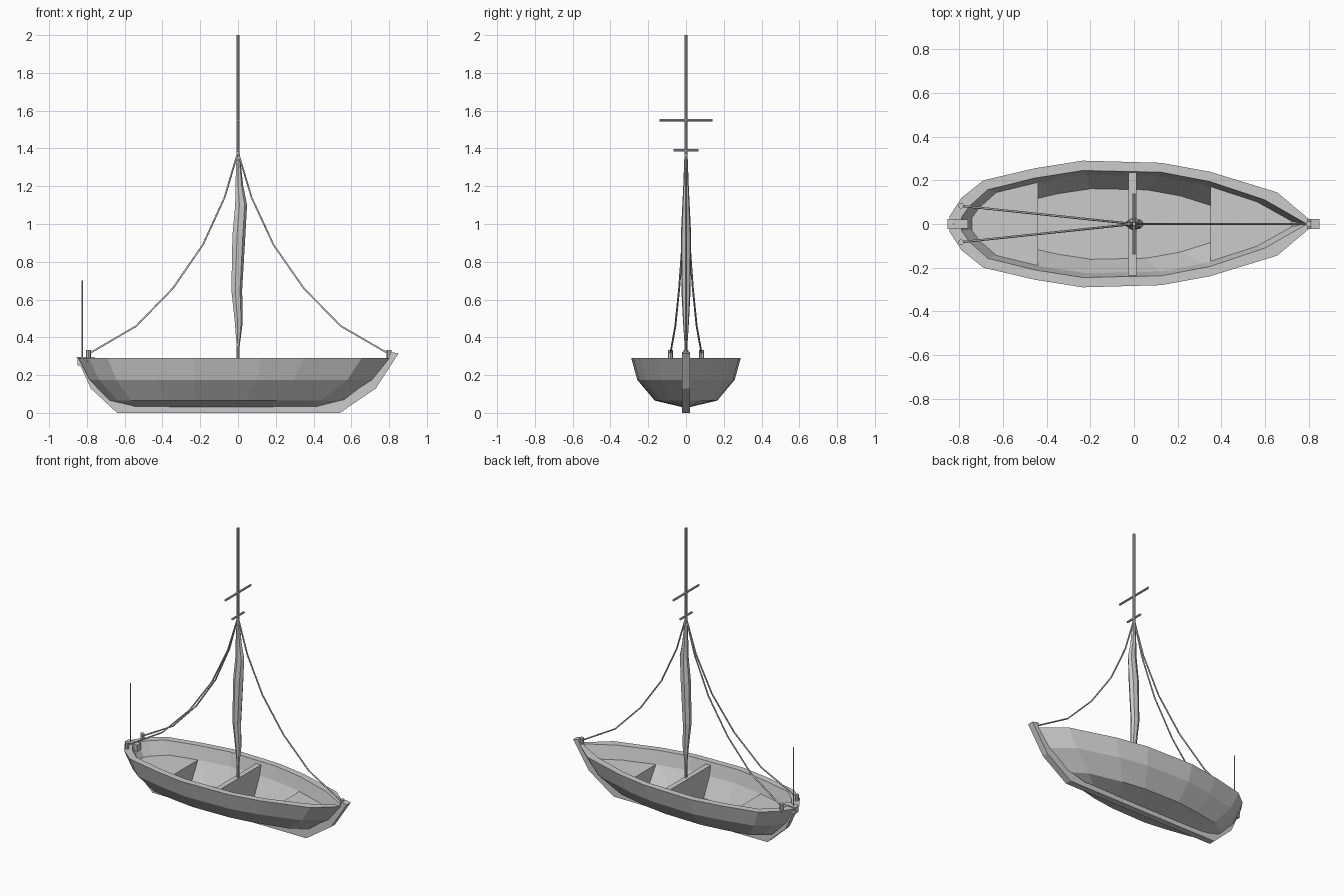
import bpy, bmesh
from mathutils import Vector
from math import cos, sin, tau

cube = bpy.data.objects.get("Cube")
if cube:
    bpy.data.objects.remove(cube)

grey = bpy.data.materials.new("plain grey")
grey.use_nodes = True
COLOR = (0.6, 0.6, 0.6, 1)
grey.diffuse_color = COLOR
for node in grey.node_tree.nodes:
    if node.type == 'BSDF_PRINCIPLED':
        node.inputs["Base Color"].default_value = COLOR


def add_object(name, data):
    data.materials.append(grey)
    obj = bpy.data.objects.new(name, data)
    bpy.context.collection.objects.link(obj)
    return obj


def finish(name, bm):
    bmesh.ops.recalc_face_normals(bm, faces=bm.faces)
    mesh = bpy.data.meshes.new(name)
    bm.to_mesh(mesh)
    bm.free()
    return add_object(name, mesh)


def loft(rings):
    """Skin a stack of equal-length rings and cap both ends."""
    bm = bmesh.new()
    loops = [[bm.verts.new(p) for p in ring] for ring in rings]
    n = len(loops[0])
    for a, b in zip(loops, loops[1:]):
        for i in range(n):
            j = (i + 1) % n
            bm.faces.new((a[i], a[j], b[j], b[i]))
    bm.faces.new(loops[0])
    bm.faces.new(loops[-1])
    return bm


def hull_ring(half, z, sx, sy, dx):
    """Mirror a half outline into a closed ring, scaled at a height."""
    side = [(x * sx + dx, y * sy, z) for x, y in half]
    return side + [(x, -y, z) for x, y, z in reversed(side)]


def rod(name, start, end, radius, sides=8):
    a, b = Vector(start), Vector(end)
    bm = bmesh.new()
    bmesh.ops.create_cone(bm, cap_ends=True, segments=sides, radius1=radius,
                          radius2=radius, depth=(b - a).length)
    turn = (b - a).to_track_quat('Z', 'Y').to_matrix()
    bmesh.ops.rotate(bm, matrix=turn, verts=bm.verts)
    bmesh.ops.translate(bm, vec=(a + b) / 2, verts=bm.verts)
    return finish(name, bm)


def plate(name, profile, half_width):
    """Extrude an xz profile across y."""
    rings = [[(x, y, z) for x, z in profile] for y in (-half_width, half_width)]
    return finish(name, loft(rings))


# Hull shell: outer skin, gunwale and inner skin in one loft
outer = [(-.845, .035), (-.79, .12), (-.69, .2), (-.455, .255), (-.235, .29),
         (.125, .28), (.345, .24), (.655, .145), (.81, .015)]
inner = [(-.79, .03), (-.755, .08), (-.67, .157), (-.455, .21), (-.235, .245),
         (.125, .237), (.345, .195), (.6, .11), (.785, .004)]
RIM, FLOOR = .29, (.07, .7, .66, -.03)
DECK = (.2, .94, .92, 0)
outside = [(.03, .6, .06, -.06), (.065, .745, .57, -.05), (.175, .91, .89, -.017), (RIM, 1, 1, 0)]
inside = [(RIM, 1, 1, 0), DECK, FLOOR]
finish("hull", loft([hull_ring(outer, *r) for r in outside]
                    + [hull_ring(inner, *r) for r in inside]))


# Decks and bulkhead: slices of the space inside the hull
def hull_slice(name, levels, x_min, x_max):
    bm = loft([hull_ring(inner, *r) for r in levels])
    for x, normal in ((x_min, -1), (x_max, 1)):
        if x is None:
            continue
        geom = bm.verts[:] + bm.edges[:] + bm.faces[:]
        bmesh.ops.bisect_plane(bm, geom=geom, plane_co=(x, 0, 0),
                               plane_no=(normal, 0, 0), clear_outer=True)
        bmesh.ops.holes_fill(bm, edges=[e for e in bm.edges if e.is_boundary])
    return finish(name, bm)


hull_slice("stern_deck", [FLOOR, DECK], None, -.44)
hull_slice("bow_deck", [FLOOR, DECK], .35, None)
hull_slice("middle_bulkhead", [FLOOR, DECK, (.27, .99, .98, 0)], -.025, .012)

# Keel with stem and stern posts
plate("keel", [(-.855, .297), (-.78, .13), (-.64, 0), (.54, 0), (.73, .13), (.85, .315),
               (.81, .322), (.79, .28), (.7, .175), (.56, .07), (.42, .035),
               (-.55, .035), (-.66, .07), (-.765, .175), (-.82, .297)], .022)
plate("stern_block", [(-.85, .25), (-.85, .297), (-.76, .297), (-.76, .25)], .021)

# Mast, cross spars and stern pole
rod("mast", (0, 0, .06), (0, 0, 2), .008)
rod("upper_spar", (0, -.14, 1.55), (0, .14, 1.55), .007)
rod("lower_spar", (0, -.065, 1.39), (0, .065, 1.39), .007)
rod("stern_pole", (-.825, 0, .28), (-.825, 0, .7), .004, 6)

# Furled sail wrapped round the mast: height, centre x, radius x, radius y
bundle = [(.33, 0, .006, .006), (.48, .003, .022, .016), (.65, -.008, .03, .025),
          (.94, .003, .036, .028), (1.1, .015, .033, .02), (1.2, .006, .022, .015),
          (1.38, 0, .008, .008)]
finish("furled_sail", loft([[(cx + rx * cos(tau * i / 7), ry * sin(tau * i / 7), z)
                             for i in range(7)] for z, cx, rx, ry in bundle]))


# Slack stays and the posts they tie to
def rope(name, points, radius):
    curve = bpy.data.curves.new(name, 'CURVE')
    curve.dimensions = '3D'
    curve.bevel_depth = radius
    curve.bevel_resolution = 1
    curve.use_fill_caps = True
    spline = curve.splines.new('POLY')
    spline.points.add(len(points) - 1)
    for point, co in zip(spline.points, points):
        point.co = (*co, 1)
    return add_object(name, curve)


sag = [(0, 1.38), (.09, 1.14), (.235, .89), (.435, .66), (.68, .46), (1, .312)]
ties = {"bow": (.8, 0), "stern_left": (-.792, .083), "stern_right": (-.792, -.083)}
for place, (x, y) in ties.items():
    rope(place + "_stay", [(x * t, y * t, z) for t, z in sag], .005)
    rod(place + "_post", (x, y, .27), (x, y, .332), .013)
